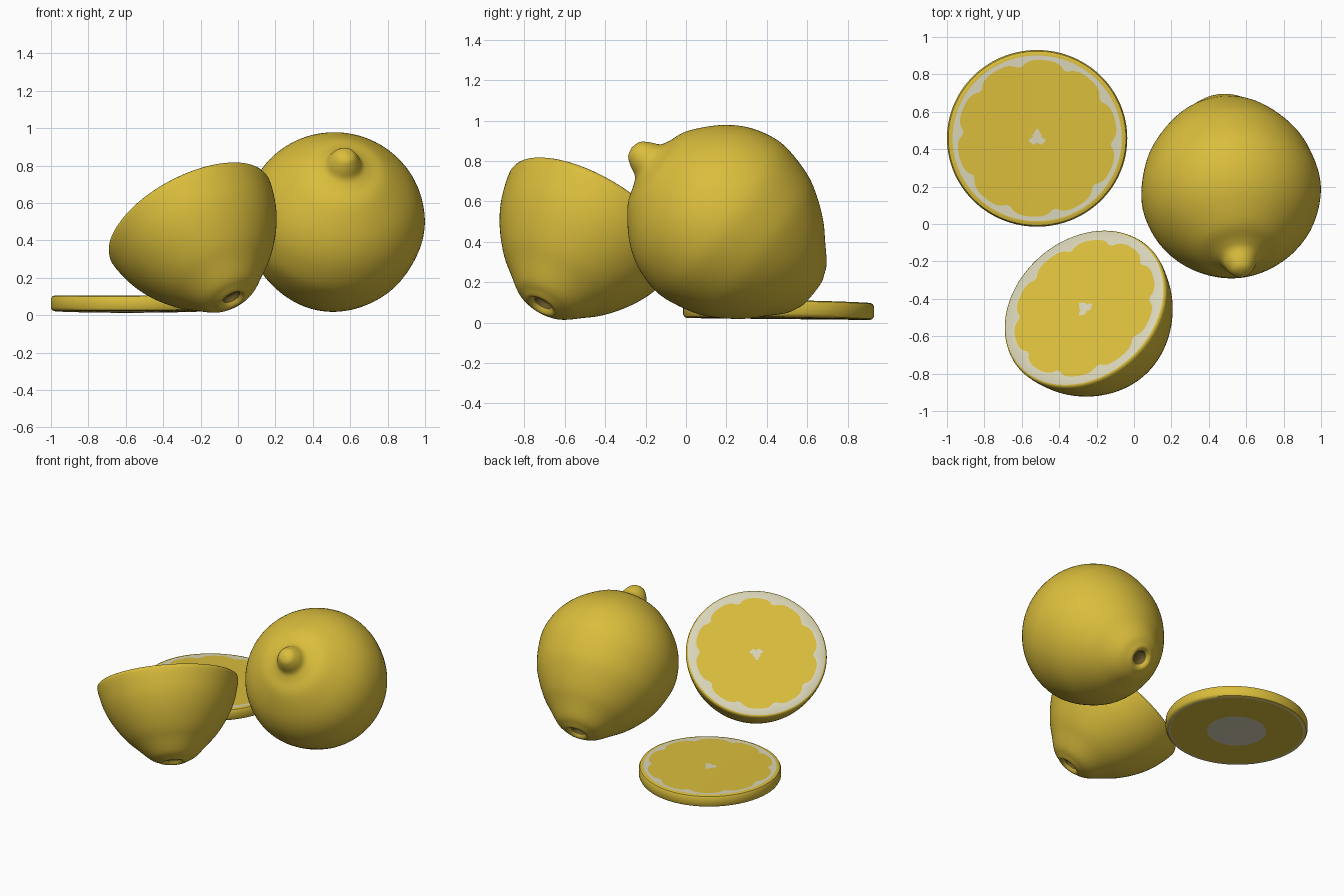
import bpy, bmesh, math
from mathutils import Vector

if "Cube" in bpy.data.objects:
    bpy.data.objects.remove(bpy.data.objects["Cube"])

SEG = 120


def material(name, rgb):
    m = bpy.data.materials.new(name)
    m.diffuse_color = (*rgb, 1)
    m.use_nodes = True
    m.node_tree.nodes["Principled BSDF"].inputs["Base Color"].default_value = m.diffuse_color
    return m


RIND, PITH, SCAR = 0, 1, 2
MATS = [material("lemon yellow", (0.70, 0.51, 0.045)),
        material("pale pith", (0.69, 0.66, 0.48)),
        material("dark stem scar", (0.14, 0.10, 0.02))]


def smooth_profile(pts, steps=4):
    """Catmull-Rom curve through (radius, height, material) points."""
    out = []
    for i in range(len(pts) - 1):
        p0, p1, p2, p3 = (pts[max(0, min(len(pts) - 1, i + k))] for k in (-1, 0, 1, 2))
        for s in range(steps):
            u = s / steps
            r, t = (0.5 * (2 * b + (c - a) * u + (2 * a - 5 * b + 4 * c - d) * u * u
                           + (3 * b - a - 3 * c + d) * u ** 3)
                    for a, b, c, d in zip(p0[:2], p1[:2], p2[:2], p3[:2]))
            out.append((max(r, 0), t, p1[2]))
    return out + [pts[-1]]


def lathe(name, rings, centre, axis, warp=None):
    """Rings are (radius or radius function, height, material of the next band)."""
    bm = bmesh.new()
    rows = []
    for r, t, _ in rings:
        if not callable(r) and r < 1e-5:
            rows.append([bm.verts.new((0, 0, t))] * SEG)
            continue
        row = []
        for i in range(SEG):
            a = 2 * math.pi * i / SEG
            q = r(a) if callable(r) else r
            row.append(bm.verts.new((q * math.cos(a), q * math.sin(a), t)))
        rows.append(row)
    for (lo, hi, ring) in zip(rows, rows[1:], rings):
        for i in range(SEG):
            j = (i + 1) % SEG
            f = bm.faces.new(list(dict.fromkeys((lo[i], lo[j], hi[j], hi[i]))))
            f.material_index = ring[2]
    if warp:
        for v in bm.verts:
            v.co = warp(v.co)
    bmesh.ops.recalc_face_normals(bm, faces=bm.faces)
    me = bpy.data.meshes.new(name)
    bm.to_mesh(me)
    bm.free()
    for m in MATS:
        me.materials.append(m)
    ob = bpy.data.objects.new(name, me)
    bpy.context.collection.objects.link(ob)
    ob.location = centre
    ob.rotation_euler = Vector(axis).to_track_quat('Z', 'Y').to_euler()
    bpy.ops.object.select_all(action='DESELECT')
    ob.select_set(True)
    bpy.context.view_layer.objects.active = ob
    bpy.ops.object.shade_smooth_by_angle(angle=math.radians(40))
    return ob


# cut-face outlines: scalloped flesh edge and a small irregular core
def flesh(radius):
    return lambda a: radius - 0.04 * (1 - abs(math.sin(5 * a + 0.4))) ** 2


def core(a):
    return 0.036 + 0.010 * math.sin(3 * a) + 0.004 * math.sin(7 * a)


# stem end: dark dimple, raised rim, then the body
stem = [(0, -0.50, SCAR), (0.035, -0.505, SCAR), (0.05, -0.53, RIND),
        (0.075, -0.548, RIND), (0.11, -0.535, RIND), (0.16, -0.508, RIND),
        (0.235, -0.437, RIND), (0.31, -0.363, RIND), (0.385, -0.26, RIND),
        (0.438, -0.155, RIND)]

# whole lemon
whole = stem + [(0.474, 0.0, RIND), (0.468, 0.11, RIND), (0.427, 0.229, RIND),
                (0.352, 0.335, RIND), (0.235, 0.437, RIND), (0.145, 0.475, RIND),
                (0.10, 0.502, RIND), (0.075, 0.55, RIND), (0.045, 0.59, RIND),
                (0, 0.604, RIND)]
lathe("whole_lemon", smooth_profile(whole), (0.515, 0.2, 0.49), (0.10, -0.77, 0.62),
      lambda c: Vector((c.x * 1.01, c.y * 1.01, c.z)))

# half lemon, cut face looking up, back and left
half_body = [(r, t - 0.02, m) for r, t, m in stem] + [(0.468, -0.07, RIND), (0.476, -0.02, RIND)]
half = smooth_profile(half_body) + [
    (0.472, -0.006, RIND), (0.464, 0, PITH), (flesh(0.415), 0, RIND),
    (0.2, 0, RIND), (core, 0, PITH), (0, 0, PITH)]
lathe("half_lemon", half, (-0.265, -0.45, 0.525), (-0.42, 0.47, 0.78))

# round slice, slightly bent
H = 0.042
top = [(0.482, H - 0.018, RIND), (0.475, H - 0.005, RIND), (0.462, H, RIND),
       (0.452, H, PITH), (flesh(0.428), H, RIND), (0.2, H, RIND),
       (core, H, PITH), (0, H, PITH)]
bands = [PITH, PITH, RIND, RIND, PITH, RIND, RIND, RIND]
bottom = [(r, -t, m) for (r, t, _), m in zip(reversed(top), bands)]


def bend(c):
    return Vector((c.x, c.y * 0.98, c.z + 0.03 * c.x * c.x - 0.006 * c.x + 0.01 * c.y))


lathe("lemon_slice", bottom + top, (-0.518, 0.458, 0.06), (0, 0, 1), bend)
